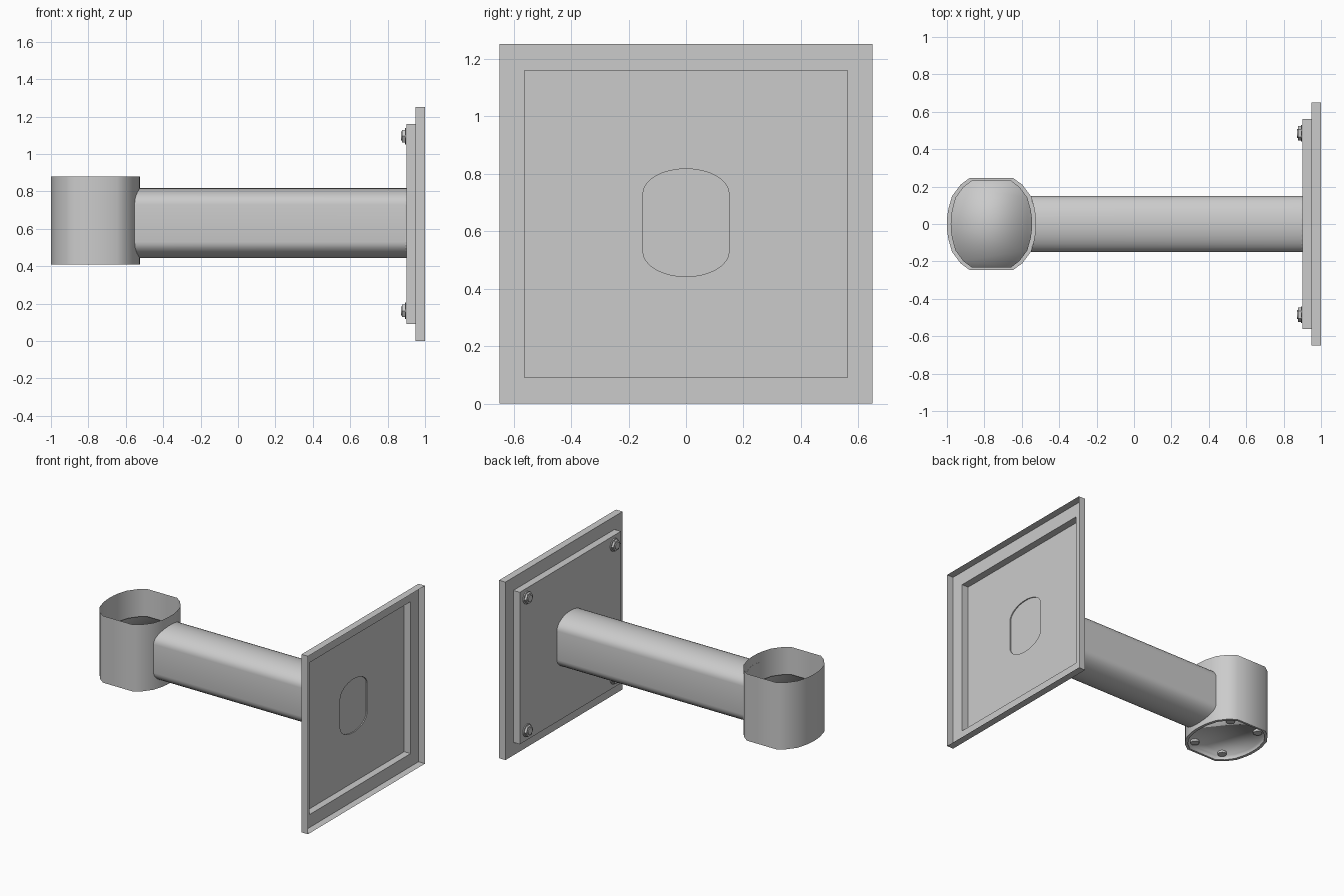
import bpy, bmesh, math
from mathutils import Matrix

cube = bpy.data.objects.get("Cube")
if cube:
    bpy.data.objects.remove(cube, do_unlink=True)

grey = bpy.data.materials.new("plain grey")
grey.use_nodes = True
grey.diffuse_color = (0.6, 0.6, 0.6, 1)
grey.node_tree.nodes["Principled BSDF"].inputs["Base Color"].default_value = (0.6, 0.6, 0.6, 1)

MID = 0.63       # height of the arm axis
CUP_X = -0.7625  # cup centre


def finish(bm, name, angle=None):
    bmesh.ops.recalc_face_normals(bm, faces=bm.faces)
    mesh = bpy.data.meshes.new(name)
    bm.to_mesh(mesh)
    bm.free()
    ob = bpy.data.objects.new(name, mesh)
    bpy.context.collection.objects.link(ob)
    mesh.materials.append(grey)
    if angle:
        bpy.ops.object.select_all(action='DESELECT')
        ob.select_set(True)
        bpy.context.view_layer.objects.active = ob
        bpy.ops.object.shade_smooth_by_angle(angle=math.radians(angle))


def loft(rings, cap_end=True):
    """Skin a list of closed rings that share a point count."""
    bm = bmesh.new()
    rows = [[bm.verts.new(p) for p in ring] for ring in rings]
    n = len(rows[0])
    for a, b in zip(rows, rows[1:]):
        for i in range(n):
            j = (i + 1) % n
            bm.faces.new((a[i], a[j], b[j], b[i]))
    if cap_end:
        bm.faces.new(rows[-1])
    return bm, rows


def rect(x, hy, z0, z1):
    return [(x, -hy, z0), (x, hy, z0), (x, hy, z1), (x, -hy, z1)]


def mirror_quarter(q):
    """Four-way outline from a quarter running from +u to +v."""
    half = q + [(-u, v) for u, v in reversed(q) if u > 1e-6]
    return half + [(u, -v) for u, v in reversed(half) if v > 1e-6]


# Slot section of the arm: straight sides with rounded top and bottom
quarter = [(0.15, 0.10)]
for i in range(1, 9):
    a = math.pi / 2 * i / 8
    quarter.append((0.15 * math.cos(a), 0.10 + 0.0875 * math.sin(a)))
slot = mirror_quarter(quarter)

# Wall tray: a stepped sheet, open at the back, with the arm end slightly sunk
outer, inner = (0.65, 0.0, 1.252), (0.562, 0.091, 1.16)
bm, rows = loft([rect(1.0, *outer), rect(0.95, *outer),
                 rect(0.95, *inner), rect(0.9, *inner)], False)
hole = [bm.verts.new((0.9, y, MID + z)) for y, z in slot]
floor = [bm.verts.new((0.893, y, MID + z)) for y, z in slot]
loops = [bm.edges.new((hole[i - 1], hole[i])) for i in range(len(hole))]
loops += [bm.edges.get((rows[3][i - 1], rows[3][i])) for i in range(4)]
bmesh.ops.triangle_fill(bm, use_beauty=True, edges=loops, normal=(1, 0, 0))
inside = [f for f in bm.faces if all(v in hole for v in f.verts)]
bmesh.ops.delete(bm, geom=inside, context='FACES_ONLY')
for i in range(len(hole)):
    bm.faces.new((hole[i - 1], hole[i], floor[i], floor[i - 1]))
bm.faces.new(floor)
finish(bm, "wall_tray")

# Arm: its outer end follows the curve of the cup wall
near = [(CUP_X + 0.2365 - 1.2 * y * y, y, MID + z) for y, z in slot]
far = [(0.9, y, MID + z) for y, z in slot]
bm, rows = loft([near, far], False)
finish(bm, "arm", 40)

# Cup: flattened round thin wall, open above
outline = mirror_quarter([(0.2375, 0), (0.236, 0.04), (0.23, 0.08), (0.21, 0.15),
                          (0.165, 0.21), (0.115, 0.247)])


def cup_ring(sx, sy, z):
    return [(CUP_X + x * sx, y * sy, z) for x, y in outline]


bm, rows = loft([cup_ring(1, 1, 0.88), cup_ring(1, 1, 0.41), cup_ring(0.915, 0.94, 0.41),
                 cup_ring(0.915, 0.94, 0.44)])
for f in bm.faces:
    f.smooth = True
for row in rows[1:3]:
    for i in range(len(row)):
        bm.edges.get((row[i - 1], row[i])).smooth = False
finish(bm, "cup")

# Plug filling the lower part of the cup
bm, rows = loft([cup_ring(0.915, 0.94, 0.44), cup_ring(0.915, 0.94, 0.695)])
for f in bm.faces:
    f.smooth = True
finish(bm, "cup_plug")


def cylinder(bm, r, depth, sides, matrix):
    bmesh.ops.create_cone(bm, cap_ends=True, segments=sides, radius1=r, radius2=r,
                          depth=depth, matrix=matrix)


# Bolts at the plate corners and small screws under the cup
along_x = Matrix.Rotation(math.pi / 2, 4, 'Y')
for sy, side in ((-1, "front"), (1, "back")):
    for sz, level in ((-1, "lower"), (1, "upper")):
        bm = bmesh.new()
        for x, r, depth, sides in ((0.896, 0.044, 0.007, 24), (0.886, 0.039, 0.018, 6),
                                   (0.875, 0.024, 0.008, 20)):
            place = Matrix.Translation((x, sy * 0.485, 0.628 + sz * 0.467))
            cylinder(bm, r, depth, sides, place @ along_x)
        finish(bm, f"{level}_{side}_bolt", 35)
    for sx, end in ((-1, "outer"), (1, "inner")):
        bm = bmesh.new()
        cylinder(bm, 0.028, 0.02, 20,
                 Matrix.Translation((CUP_X + sx * 0.1125, sy * 0.175, 0.435)))
        finish(bm, f"{end}_{side}_screw", 35)
